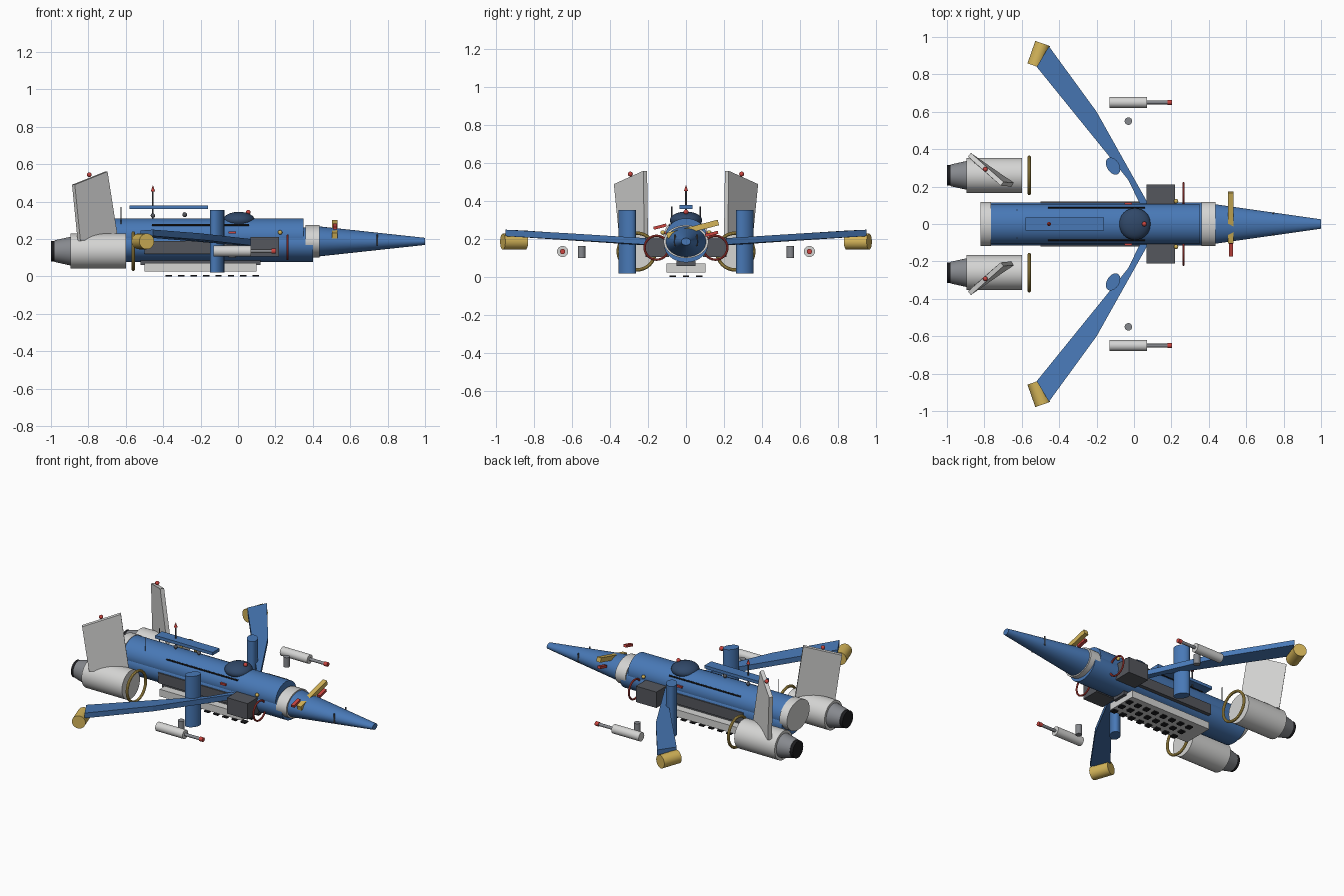
import bpy, bmesh, math
from mathutils import Vector, Matrix

if "Cube" in bpy.data.objects:
    bpy.data.objects.remove(bpy.data.objects["Cube"])

COL = {
    "blue": (0.065, 0.19, 0.47), "light_grey": (0.66, 0.66, 0.65), "dark_grey": (0.09, 0.095, 0.11),
    "mid_grey": (0.24, 0.25, 0.27), "gold": (0.66, 0.46, 0.10), "red": (0.60, 0.06, 0.05),
    "canopy_navy": (0.03, 0.065, 0.14), "black": (0.012, 0.012, 0.014),
}
MATS = {}
for n, c in COL.items():
    MATS[n] = bpy.data.materials.new(n)
    MATS[n].diffuse_color = (*c, 1)


def finish(name, bm, mat, smooth=True):
    bmesh.ops.recalc_face_normals(bm, faces=bm.faces)
    me = bpy.data.meshes.new(name)
    bm.to_mesh(me)
    bm.free()
    me.materials.append(MATS[mat])
    ob = bpy.data.objects.new(name, me)
    bpy.context.collection.objects.link(ob)
    if smooth:
        bpy.ops.object.select_all(action='DESELECT')
        ob.select_set(True)
        bpy.context.view_layer.objects.active = ob
        bpy.ops.object.shade_smooth_by_angle(angle=math.radians(35))
    return ob


def rod(name, a, b, r1, mat, r2=None, sy=1.0, seg=32):
    """Cylinder or cone from a to b; sy squashes the section's vertical axis."""
    a, b = Vector(a), Vector(b)
    d = b - a
    bm = bmesh.new()
    bmesh.ops.create_cone(bm, cap_ends=True, segments=seg, radius1=r1,
                          radius2=r1 if r2 is None else r2, depth=d.length)
    bm.transform(Matrix.Translation((a + b) / 2) @ d.to_track_quat('Z', 'Y').to_matrix().to_4x4())
    if sy != 1.0:
        zc = (a.z + b.z) / 2
        for v in bm.verts:
            v.co.z = zc + (v.co.z - zc) * sy
    return finish(name, bm, mat)


def box(name, lo, hi, mat, roll=0):
    lo, hi = Vector(lo), Vector(hi)
    bm = bmesh.new()
    bmesh.ops.create_cube(bm, size=1)
    bm.transform(Matrix.Translation((lo + hi) / 2) @ Matrix.Rotation(roll, 4, 'X')
                 @ Matrix.Diagonal((*(hi - lo), 1)))
    return finish(name, bm, mat, False)


def ball(name, c, r, mat, scale=(1, 1, 1), seg=16):
    bm = bmesh.new()
    bmesh.ops.create_uvsphere(bm, u_segments=seg, v_segments=seg // 2, radius=r)
    bm.transform(Matrix.Translation(c) @ Matrix.Diagonal((*scale, 1)))
    return finish(name, bm, mat)


def ring(name, c, R, r, mat):
    """Torus facing along x."""
    bm = bmesh.new()
    n, m = 40, 10
    g = []
    for i in range(n):
        t = 2 * math.pi * i / n
        g.append([bm.verts.new((c[0] + r * math.sin(p),
                                c[1] + (R + r * math.cos(p)) * math.cos(t),
                                c[2] + (R + r * math.cos(p)) * math.sin(t)))
                  for p in (2 * math.pi * j / m for j in range(m))])
    for i in range(n):
        for j in range(m):
            k, l = (i + 1) % n, (j + 1) % m
            bm.faces.new((g[i][j], g[k][j], g[k][l], g[i][l]))
    return finish(name, bm, mat)


def plate(name, pts, thick, mat):
    """Flat outline thickened symmetrically along the vector thick."""
    t = Vector(thick) / 2
    bm = bmesh.new()
    A = [bm.verts.new(Vector(p) + t) for p in pts]
    B = [bm.verts.new(Vector(p) - t) for p in pts]
    bm.faces.new(A)
    bm.faces.new(B[::-1])
    for i in range(len(pts)):
        j = (i + 1) % len(pts)
        bm.faces.new((A[i], A[j], B[j], B[i]))
    return finish(name, bm, mat, False)


# Fuselage, collars and nose
rod("lower_fuselage", (-0.78, 0, 0.17), (0.40, 0, 0.17), 0.115, "blue", sy=0.8, seg=48)
rod("upper_fuselage", (-0.78, 0, 0.215), (0.35, 0, 0.215), 0.108, "blue", sy=0.88, seg=48)
rod("rear_cap", (-0.82, 0, 0.215), (-0.765, 0, 0.215), 0.118, "light_grey", sy=0.82, seg=48)
rod("front_collar", (0.36, 0, 0.187), (0.435, 0, 0.187), 0.118, "light_grey", sy=0.74, seg=48)
rod("nose_cone", (0.43, 0, 0.187), (1.0, 0, 0.187), 0.106, "blue", 0.025, sy=0.76, seg=48)

# Canopy, spine plate and antennas
ball("canopy", (0.005, 0, 0.30), 0.085, "canopy_navy", (1, 1, 0.53), 32)
ball("canopy_light", (0.055, 0, 0.343), 0.013, "red")
box("spine_plate", (-0.58, -0.035, 0.36), (-0.16, 0.035, 0.38), "blue")
rod("mast", (-0.455, 0, 0.30), (-0.455, 0, 0.46), 0.004, "dark_grey", seg=12)
rod("mast_tip", (-0.455, 0, 0.455), (-0.455, 0, 0.485), 0.011, "red", 0.001, seg=16)
ball("mast_base", (-0.455, 0, 0.325), 0.012, "dark_grey")
ball("spine_sensor", (-0.285, 0, 0.33), 0.013, "dark_grey")

# Belly box with grid of launch hatches
box("belly_mount", (-0.52, -0.05, 0.06), (0.12, 0.05, 0.085), "dark_grey")
box("belly_box", (-0.50, -0.103, 0.025), (0.10, 0.103, 0.072), "light_grey")
for i in range(8):
    for j in (-1, 0, 1):
        x, y = -0.37 + i * 0.0665, j * 0.07
        box("belly_hatch", (x - 0.017, y - 0.017, 0), (x + 0.017, y + 0.017, 0.008), "black")

# Tilted gold bar over the nose with red end bars
tilt = math.radians(14.5)
box("nose_bar", (0.503, -0.105, 0.238), (0.533, 0.175, 0.268), "gold", tilt)
box("nose_bar_end_left", (0.507, -0.172, 0.258), (0.529, -0.102, 0.274), "red", tilt)
box("nose_bar_end_right", (0.507, 0.10, 0.22), (0.529, 0.17, 0.236), "red", tilt)

for s, side in ((-1, "near"), (1, "far")):
    # Swept wing with tip pod and oval strut
    plate(side + "_wing", [(0.075, s * 0.11, 0.182), (-0.20, s * 0.60, 0.213), (-0.455, s * 0.95, 0.233),
                           (-0.52, s * 0.84, 0.228), (-0.03, s * 0.235, 0.186), (0.03, s * 0.11, 0.18)],
          (0, 0, 0.034), "blue")
    rod(side + "_wing_pod", (-0.53, s * 0.845, 0.187), (-0.488, s * 0.965, 0.187), 0.042, "gold")
    st = rod(side + "_strut", (0, 0, 0.02), (0, 0, 0.355), 1, "blue")
    st.data.transform(Matrix.Translation((-0.112, s * 0.31, 0)) @ Matrix.Rotation(s * math.radians(122), 4, 'Z')
                      @ Matrix.Diagonal((0.05, 0.033, 1, 1)))

    # Engine with nozzle and gold intake ring
    y = s * 0.26
    rod(side + "_engine", (-0.895, y, 0.135), (-0.60, y, 0.135), 0.094, "light_grey", seg=40)
    rod(side + "_engine_cone", (-0.98, y, 0.135), (-0.89, y, 0.135), 0.058, "mid_grey", 0.078)
    rod(side + "_nozzle", (-1.0, y, 0.135), (-0.975, y, 0.135), 0.055, "black")
    ring(side + "_engine_ring", (-0.56, y, 0.135), 0.097, 0.009, "gold")

    # Canted tail fin with light
    plate(side + "_fin", [(-0.65, s * 0.21, 0.21), (-0.705, s * 0.215, 0.56),
                          (-0.88, s * 0.37, 0.49), (-0.85, s * 0.34, 0.19)],
          (0.015, s * 0.02, 0), "light_grey")
    ball(side + "_fin_light", (-0.795, s * 0.293, 0.543), 0.013, "red")

    # Side intake, red ring and long side panel
    box(side + "_intake", (0.068, min(s * 0.09, s * 0.212), 0.105), (0.218, max(s * 0.09, s * 0.212), 0.21), "dark_grey")
    ring(side + "_intake_ring", (0.265, s * 0.155, 0.155), 0.063, 0.006, "red")
    box(side + "_side_panel", (-0.50, min(s * 0.08, s * 0.121), 0.12), (0.07, max(s * 0.08, s * 0.121), 0.188), "dark_grey")

    # Small fuselage details
    rod(side + "_spine_rail", (-0.46, s * 0.087, 0.274), (0.06, s * 0.087, 0.274), 0.005, "black", seg=10)
    rod(side + "_rear_antenna", (-0.625, s * 0.075, 0.27), (-0.625, s * 0.075, 0.372), 0.003, "dark_grey", seg=10)
    ball(side + "_marker", (0.225, s * 0.122, 0.235), 0.012, "gold")
    box(side + "_red_tab", (-0.05, s * 0.108 - 0.008, 0.228), (-0.01, s * 0.108 + 0.008, 0.24), "red")
    rod(side + "_nose_probe", (0.745, s * 0.058, 0.165), (0.745, s * 0.058, 0.225), 0.005, "dark_grey", seg=10)

    # Cannon and its pylon
    y = s * 0.65
    rod(side + "_cannon", (-0.13, y, 0.135), (0.07, y, 0.135), 0.029, "light_grey")
    rod(side + "_cannon_barrel", (0.07, y, 0.135), (0.18, y, 0.135), 0.01, "mid_grey", seg=16)
    rod(side + "_cannon_tip", (0.178, y, 0.135), (0.203, y, 0.135), 0.014, "red", seg=16)
    rod(side + "_cannon_pylon", (-0.03, s * 0.55, 0.10), (-0.03, s * 0.55, 0.165), 0.02, "mid_grey")

for m in bpy.data.materials:
    if m.users and not m.is_grease_pencil:
        m.use_nodes = True
        m.node_tree.nodes["Principled BSDF"].inputs["Base Color"].default_value = m.diffuse_color
